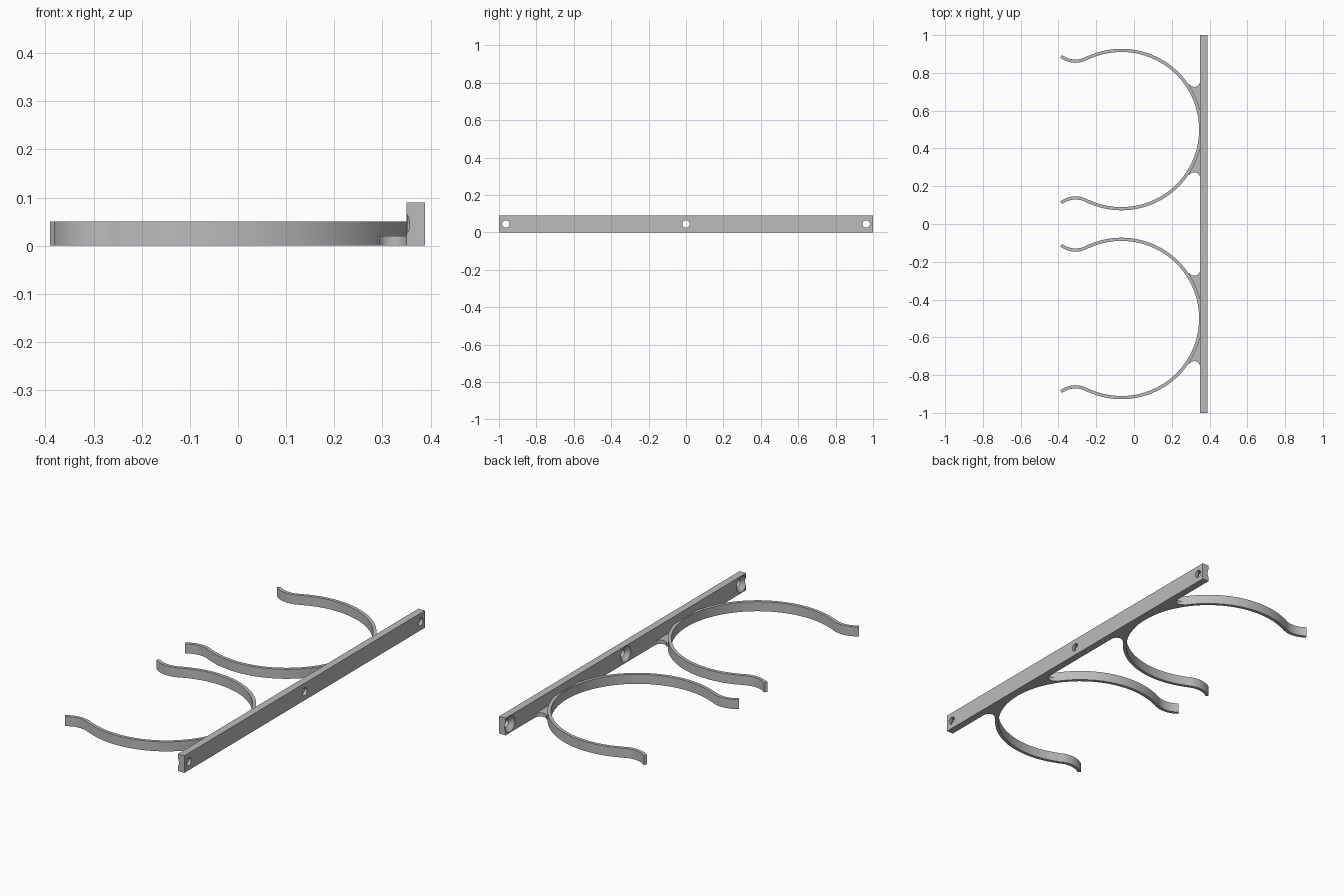
import bpy, bmesh
from math import sin, cos, radians, sqrt, pi
from mathutils import Vector, Matrix

if "Cube" in bpy.data.objects:
    bpy.data.objects.remove(bpy.data.objects["Cube"])

grey = bpy.data.materials.new("light grey")
grey.diffuse_color = (0.5, 0.5, 0.5, 1)
grey.use_nodes = True
grey.node_tree.nodes["Principled BSDF"].inputs["Base Color"].default_value = grey.diffuse_color


def finish(bm, name):
    bmesh.ops.recalc_face_normals(bm, faces=bm.faces)
    mesh = bpy.data.meshes.new(name)
    bm.to_mesh(mesh)
    bm.free()
    mesh.materials.append(grey)
    ob = bpy.data.objects.new(name, mesh)
    bpy.context.collection.objects.link(ob)
    return ob


def smooth(ob):
    bpy.ops.object.select_all(action='DESELECT')
    ob.select_set(True)
    bpy.context.view_layer.objects.active = ob
    bpy.ops.object.shade_smooth_by_angle(angle=radians(20))


def prism(name, outline, height):
    """Extrude a flat outline upward from z = 0."""
    bm = bmesh.new()
    face = bm.faces.new([bm.verts.new((x, y, 0)) for x, y in outline])
    top = bmesh.ops.extrude_face_region(bm, geom=[face])["geom"]
    bmesh.ops.translate(bm, vec=(0, 0, height),
                        verts=[v for v in top if isinstance(v, bmesh.types.BMVert)])
    ob = finish(bm, name)
    smooth(ob)
    return ob


def arc(cx, cy, r, a0, a1, n):
    return [Vector((cx + r * cos(radians(a0 + (a1 - a0) * i / n)),
                    cy + r * sin(radians(a0 + (a1 - a0) * i / n)))) for i in range(n + 1)]


# Mounting bar
BAR_X0, BAR_X1, BAR_H = 0.35, 0.388, 0.09
bar = prism("mounting_bar", [(BAR_X0, -1), (BAR_X1, -1), (BAR_X1, 1), (BAR_X0, 1)], BAR_H)

# Countersunk screw holes: revolved cutters, wide on the clip side
for y in (-0.963, 0, 0.963):
    bm = bmesh.new()
    profile = [(0.34, 0.042), (0.352, 0.042), (0.372, 0.02), (0.40, 0.02)]
    rings = [[bm.verts.new((x, y + r * cos(2 * pi * i / 32), BAR_H / 2 + r * sin(2 * pi * i / 32)))
              for i in range(32)] for x, r in profile]
    for a, b in zip(rings, rings[1:]):
        for i in range(32):
            j = (i + 1) % 32
            bm.faces.new((a[i], a[j], b[j], b[i]))
    bm.faces.new(rings[0])
    bm.faces.new(rings[-1])
    cutter = finish(bm, "screw_hole_cutter")
    cutter.hide_render = True
    cutter.hide_set(True)
    mod = bar.modifiers.new("screw_hole", 'BOOLEAN')
    mod.operation, mod.solver, mod.object = 'DIFFERENCE', 'EXACT', cutter
bpy.ops.object.select_all(action='DESELECT')
bpy.context.view_layer.objects.active = bar
bar.select_set(True)
for mod in list(bar.modifiers):
    bpy.ops.object.modifier_apply(modifier=mod.name)
for ob in [o for o in bpy.data.objects if o.name.startswith("screw_hole_cutter")]:
    bpy.data.objects.remove(ob)
smooth(bar)

# Clip: open ring with an outward-curling lip at each end
CX, R, HALF = -0.066, 0.419, 0.0085
upper = arc(CX, 0, R, 0, 113.5, 44) + arc(-0.31, 0.485, 0.123, -53, -128, 14)[1:]
path = [Vector((p.x, -p.y)) for p in reversed(upper[1:])] + upper
left, right = [], []
for i, p in enumerate(path):
    t = (path[min(i + 1, len(path) - 1)] - path[max(i - 1, 0)]).normalized()
    n = Vector((-t.y, t.x)) * HALF
    left.append(p + n)
    right.append(p - n)
outline = left + right[::-1]

# Gusset: thin web between ring and bar with a rounded hollow end
RO = R
hollow = arc(0.32, 0.256, 0.03, 0, -150, 16)
hug = arc(CX, 0, RO, 33, 12, 12)
gusset = [Vector((0.352, 0.256))] + hollow + hug + [Vector((0.352, hug[-1].y))]

for label, cy in (("front", -0.5), ("back", 0.5)):
    prism(label + "_clip", [(p.x, p.y + cy) for p in outline], 0.05)
    for side, s in (("near", -1), ("far", 1)):
        prism(f"{label}_{side}_gusset", [(p.x, s * p.y + cy) for p in gusset], 0.02)
